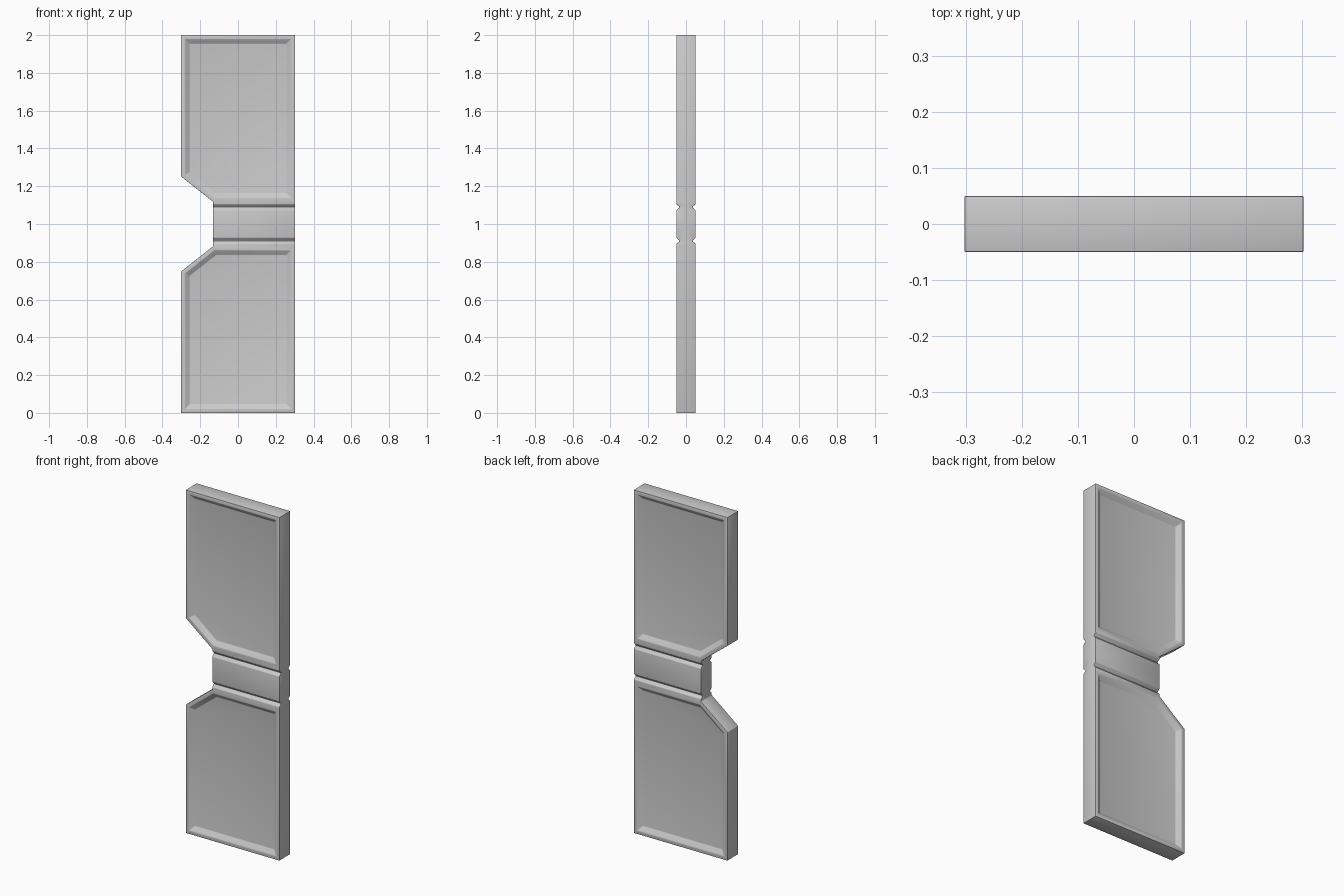
import bpy, bmesh

if "Cube" in bpy.data.objects:
    bpy.data.objects.remove(bpy.data.objects["Cube"])

HALF_T = 0.05          # half thickness
X_L, X_N, X_R = -0.302, -0.132, 0.302   # outer left, notch, right

# One quarter (front, upper half) is modelled around the door centre, then mirrored
bm = bmesh.new()

# Grip band and V groove: rows of (height, groove depth)
rows = [(0, 0), (0.073, 0), (0.087, 0.015), (0.091, 0.015), (0.105, 0), (0.118, 0)]
pairs = [(bm.verts.new((X_N, d - HALF_T, z)), bm.verts.new((X_R, d - HALF_T, z)))
         for z, d in rows]
for (a, b), (c, d) in zip(pairs, pairs[1:]):
    bm.faces.new((a, b, d, c))

# Large panel with chamfered corner at the notch
low_l, low_r = pairs[-1]
outline = [(X_R, 1), (X_L, 1), (X_L, 0.252)]
panel = bm.faces.new([low_l, low_r] + [bm.verts.new((x, -HALF_T, z)) for x, z in outline])

# Side walls back to the mid plane, left open on the horizontal mirror plane
walls = {}
def mid(v):
    if v not in walls:
        walls[v] = bm.verts.new((v.co.x, 0, v.co.z))
    return walls[v]

for e in [e for e in bm.edges if e.is_boundary]:
    if max(v.co.z for v in e.verts) < 1e-6:
        continue
    loop = e.link_loops[0]
    a, b = loop.vert, loop.link_loop_next.vert
    bm.faces.new((b, a, mid(a), mid(b)))

# Raised rim and sloped recess
bm.normal_update()
bmesh.ops.inset_individual(bm, faces=[panel], thickness=0.021, use_even_offset=True)
bmesh.ops.inset_individual(bm, faces=[panel], thickness=0.025, depth=-0.02,
                           use_even_offset=True)

mesh = bpy.data.meshes.new("door_panel")
bm.to_mesh(mesh)
bm.free()
door = bpy.data.objects.new("door_panel", mesh)
bpy.context.collection.objects.link(door)
door.location.z = 1

# Mirror to back and lower half, then soften the edges
mirror = door.modifiers.new("mirror", 'MIRROR')
mirror.use_axis = (False, True, True)
mirror.merge_threshold = 0.0005
bevel = door.modifiers.new("soft_edges", 'BEVEL')
bevel.width = 0.004
bevel.segments = 2
bevel.limit_method = 'ANGLE'

bpy.context.view_layer.objects.active = door
door.select_set(True)
for m in ("mirror", "soft_edges"):
    bpy.ops.object.modifier_apply(modifier=m)
bpy.ops.object.shade_smooth_by_angle(angle=0.6)
